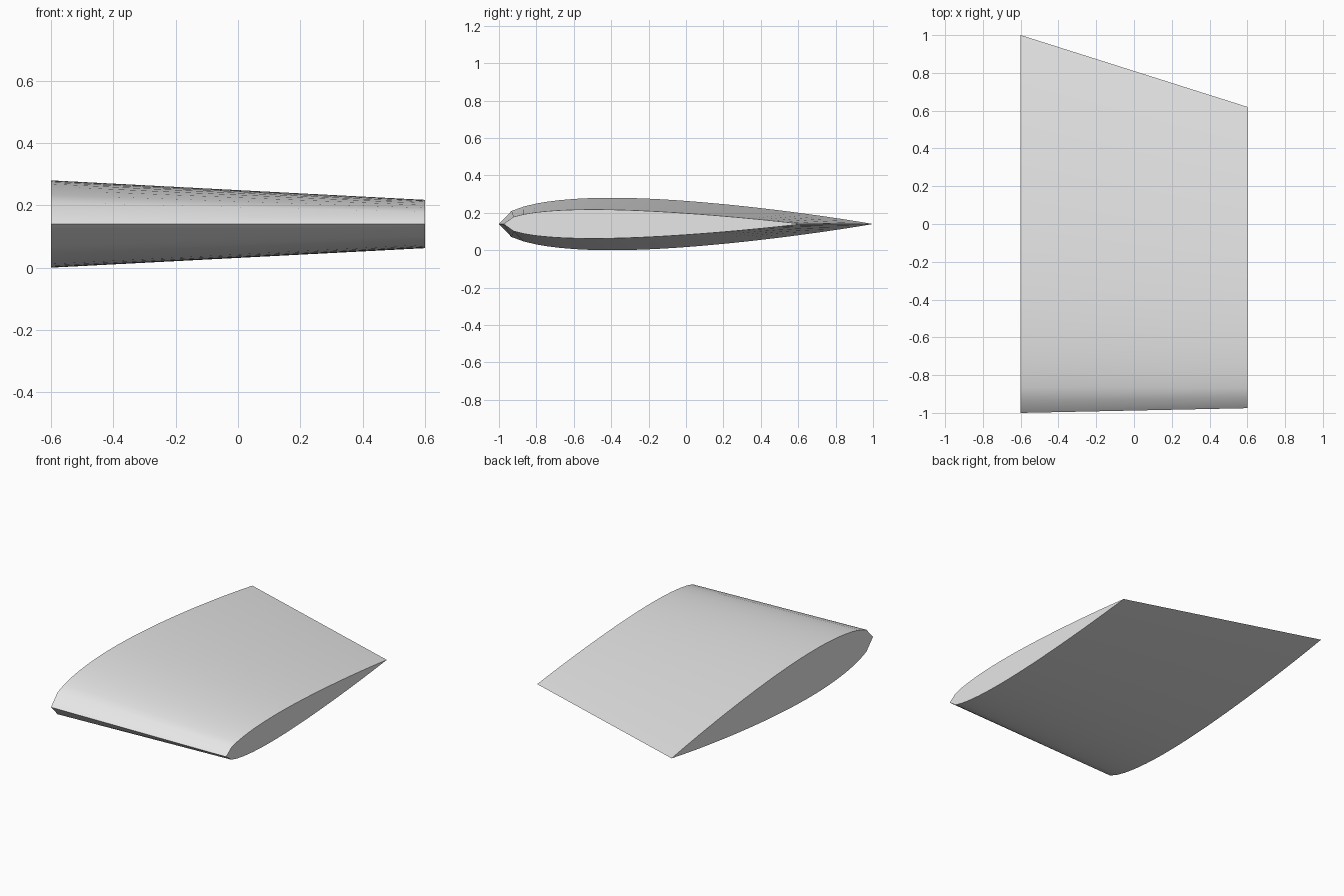
import bpy
import bmesh
import math

cube = bpy.data.objects.get("Cube")
if cube:
    bpy.data.objects.remove(cube, do_unlink=True)

STEPS = 30   # chordwise panels on each surface
MID_Z = 0.14


def half_thickness(t):
    """Symmetric aerofoil, scaled to a maximum half thickness of 0.5."""
    return 5 * (0.2969 * math.sqrt(t) - 0.126 * t - 0.3516 * t**2
                + 0.2843 * t**3 - 0.1036 * t**4)


def section(bm, x, lead_y, trail_y, thickness):
    """Closed loop of verts: over the top to the trailing edge, back below."""
    steps = [(i / STEPS, 1) for i in range(STEPS + 1)]
    steps += [(i / STEPS, -1) for i in range(STEPS - 1, 0, -1)]
    return [bm.verts.new((x, lead_y + (trail_y - lead_y) * t,
                          MID_Z + side * thickness * half_thickness(t)))
            for t, side in steps]


# Flat grey finish
grey = bpy.data.materials.new("light_grey")
grey.use_nodes = True
grey.diffuse_color = (0.8, 0.8, 0.8, 1)
grey.node_tree.nodes["Principled BSDF"].inputs["Base Color"].default_value = (0.8, 0.8, 0.8, 1)

# Tapered wing panel lofted between root and tip sections
bm = bmesh.new()
root = section(bm, -0.6, -1.0, 1.0, 0.28)
tip = section(bm, 0.6, -0.975, 0.62, 0.155)
count = len(root)
for i in range(count):
    j = (i + 1) % count
    bm.faces.new((root[i], root[j], tip[j], tip[i]))

# End caps
bm.faces.new(root)
bm.faces.new(tip)
bmesh.ops.recalc_face_normals(bm, faces=bm.faces[:])

mesh = bpy.data.meshes.new("wing_panel")
bm.to_mesh(mesh)
bm.free()
mesh.materials.append(grey)
wing = bpy.data.objects.new("wing_panel", mesh)
bpy.context.collection.objects.link(wing)

# Smooth skin with crisp leading edge, trailing edge and ends
bpy.ops.object.select_all(action='DESELECT')
wing.select_set(True)
bpy.context.view_layer.objects.active = wing
bpy.ops.object.shade_smooth_by_angle(angle=math.radians(30))
